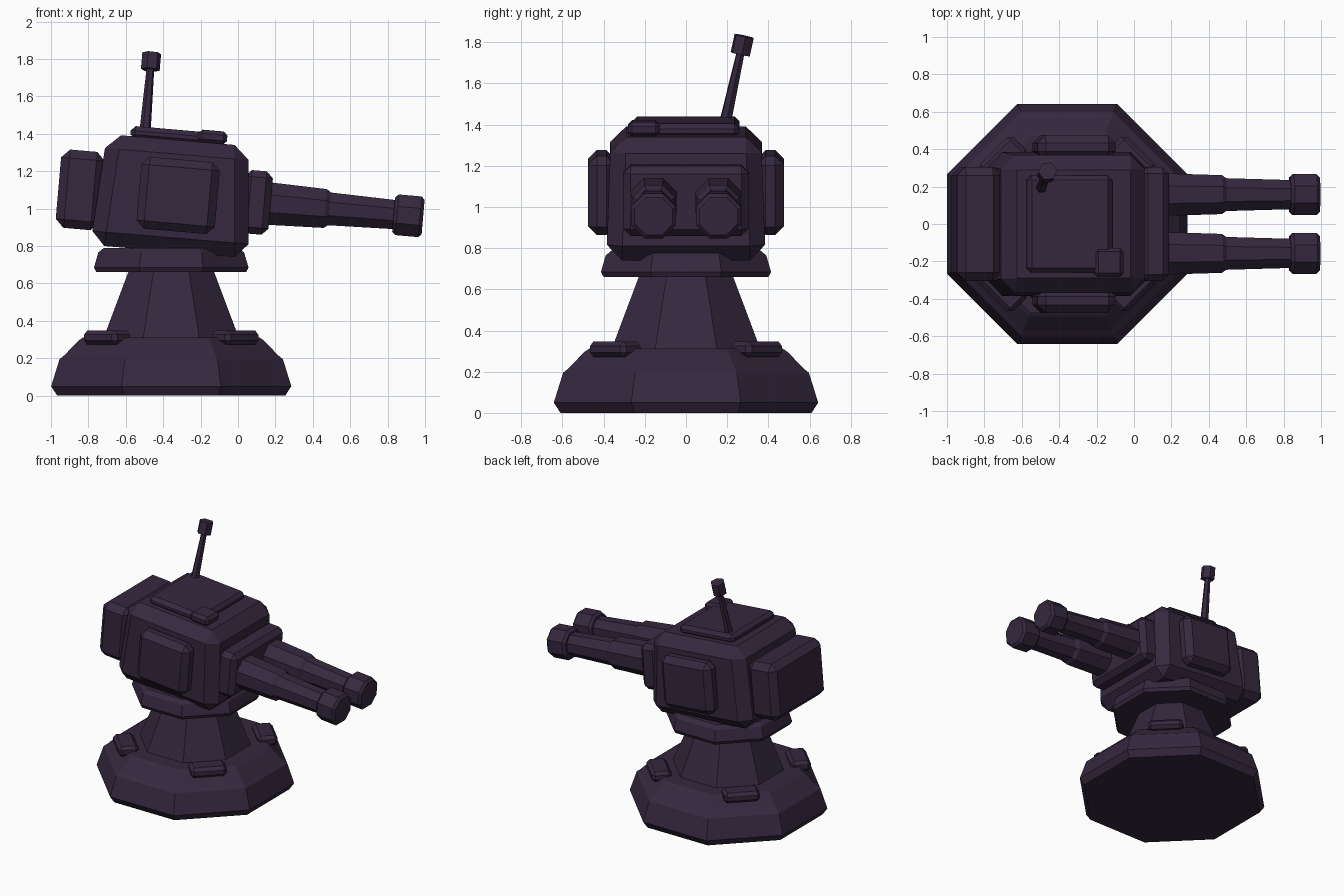
import bpy, bmesh
from math import radians, cos, sin, pi
from mathutils import Matrix, Vector

if "Cube" in bpy.data.objects:
    bpy.data.objects.remove(bpy.data.objects["Cube"])

CX = -0.357                                  # pedestal axis
TILT = Matrix.Rotation(radians(5), 4, 'Y')   # turret leans nose-down

mat = bpy.data.materials.new("dark_purple")
mat.diffuse_color = (0.036, 0.021, 0.049, 1)
mat.use_nodes = True
mat.node_tree.nodes["Principled BSDF"].inputs["Base Color"].default_value = mat.diffuse_color


def finish(bm, name, matrix=Matrix.Identity(4), bevel=0):
    if bevel:
        bmesh.ops.bevel(bm, geom=bm.edges[:], offset=bevel, segments=1,
                        affect='EDGES', clamp_overlap=True)
    bm.transform(matrix)
    bmesh.ops.recalc_face_normals(bm, faces=bm.faces[:])
    me = bpy.data.meshes.new(name)
    bm.to_mesh(me)
    bm.free()
    me.materials.append(mat)
    ob = bpy.data.objects.new(name, me)
    bpy.context.collection.objects.link(ob)
    return ob


def lathe(name, profile, matrix, n=8):
    """Stack of n-sided rings; profile holds (flat-to-centre radius, height)."""
    bm = bmesh.new()
    rings = []
    for r, z in profile:
        R = r / cos(pi / n)
        rings.append([bm.verts.new((R * cos((i + .5) * 2 * pi / n),
                                    R * sin((i + .5) * 2 * pi / n), z))
                      for i in range(n)])
    for a, b in zip(rings, rings[1:]):
        for i in range(n):
            j = (i + 1) % n
            bm.faces.new((a[i], a[j], b[j], b[i]))
    bm.faces.new(rings[0][::-1])
    bm.faces.new(rings[-1])
    return finish(bm, name, matrix)


def box(name, centre, size, bevel, rot=TILT):
    bm = bmesh.new()
    bmesh.ops.create_cube(bm, size=1)
    bmesh.ops.scale(bm, vec=size, verts=bm.verts[:])
    return finish(bm, name, Matrix.Translation(centre) @ rot, bevel)


# Pedestal: foot, neck and collar
axis = Matrix.Translation((CX, 0, 0))
lathe("base", [(.61, 0), (.642, .05), (.597, .195), (.57, .217),
               (.495, .295), (.47, .312)], axis)
lathe("neck", [(.365, .30), (.222, .68)], axis)
lathe("collar", [(.40, .66), (.413, .685), (.39, .765), (.36, .79)], axis)

# Four pads on the diagonal faces of the foot
for k in range(4):
    a = radians(45 + 90 * k)
    box(f"base_pad_{k + 1}", (CX + .485 * cos(a), .485 * sin(a), .31),
        (.14, .25, .075), .022, Matrix.Rotation(a, 4, 'Z'))

# Turret head: tapered side outline with chamfered edges
bm = bmesh.new()
outline = [(-.79, .806, .387), (.057, .735, .387), (.057, 1.334, .365), (-.70, 1.398, .365)]
sides = [[bm.verts.new((x, s * w, z)) for x, z, w in outline] for s in (-1, 1)]
for i in range(4):
    j = (i + 1) % 4
    bm.faces.new((sides[0][i], sides[0][j], sides[1][j], sides[1][i]))
bm.faces.new(sides[0])
bm.faces.new(sides[1][::-1])
bmesh.ops.recalc_face_normals(bm, faces=bm.faces[:])
finish(bm, "turret_head", bevel=.075)

# Boxes fitted to the head
box("rear_box", (-.843, 0, 1.10), (.235, .61, .42), .045)
box("gun_mount", (.10, 0, 1.033), (.15, .61, .34), .035)
box("roof_plate", (-.345, 0, 1.388), (.46, .52, .07), .025)
box("roof_hatch", (-.135, -.205, 1.382), (.155, .155, .07), .02)
for s, side in ((-1, "right"), (1, "left")):
    box(f"side_panel_{side}", (-.32, s * .41, 1.07), (.42, .13, .385), .042)

# Twin barrels: sleeve, tube and muzzle along the tilted axis
for s, side in ((-1, "right"), (1, "left")):
    aim = Matrix.Translation((.15, s * .157, 1.028)) @ Matrix.Rotation(radians(95), 4, 'Y')
    lathe(f"barrel_sleeve_{side}", [(.115, -.03), (.104, .318), (.088, .34)], aim)
    lathe(f"barrel_{side}", [(.089, .30), (.077, .72)], aim)
    lathe(f"muzzle_{side}", [(.092, .685), (.109, .703), (.109, .826), (.092, .843)], aim)

# Leaning antenna with a hexagonal tip
lean = Vector((.085, .22, 1)).to_track_quat('Z', 'Y').to_matrix().to_4x4()
mast = Matrix.Translation((-.498, .188, 1.40)) @ lean
lathe("antenna_rod", [(.027, -.02), (.018, .36)], mast, 6)
lathe("antenna_tip", [(.044, .352), (.044, .442)], mast, 6)
